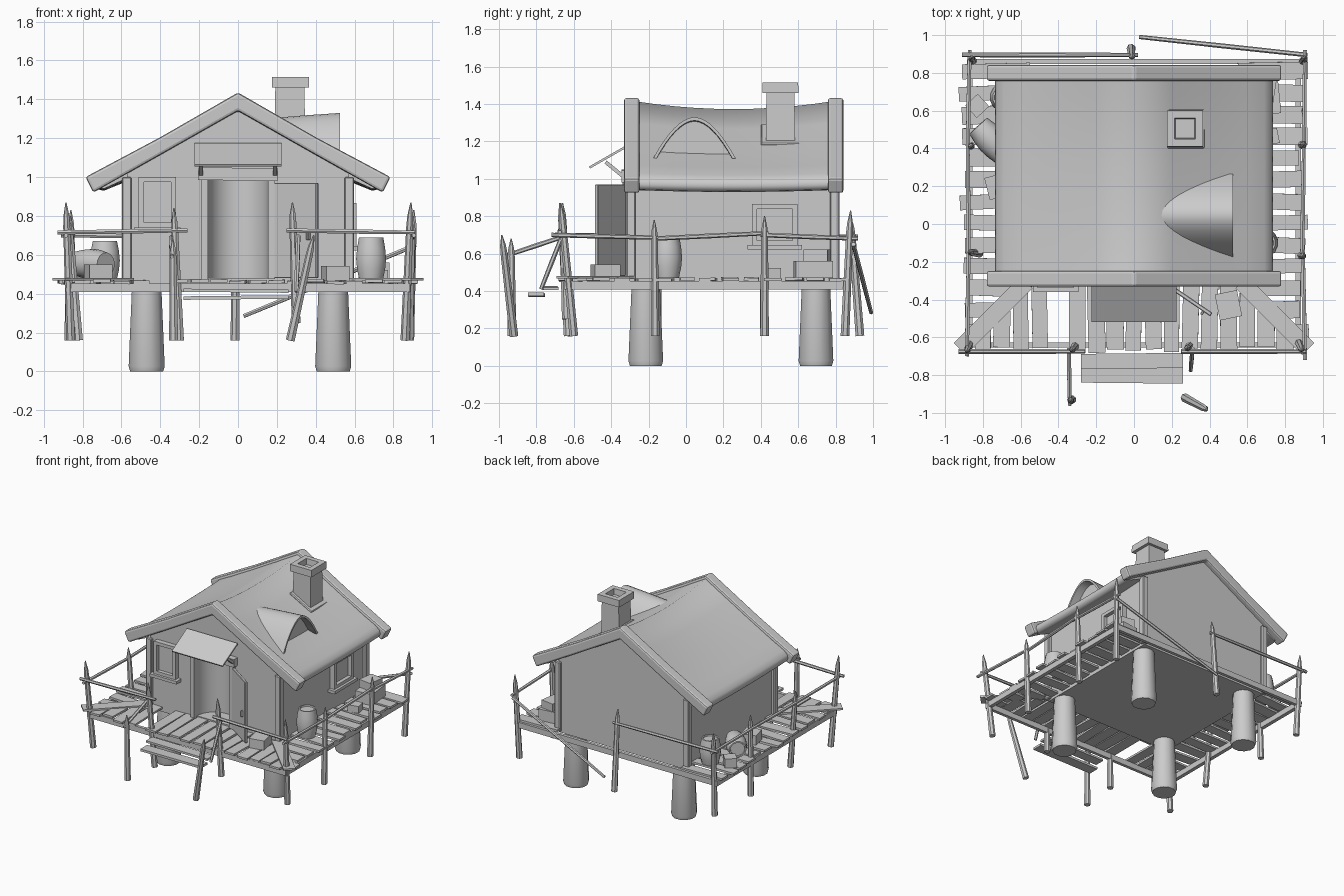
import bpy, bmesh, math, random
from mathutils import Vector, Matrix

if "Cube" in bpy.data.objects:
    bpy.data.objects.remove(bpy.data.objects["Cube"])
random.seed(4)


def finish(name, bm, smooth=None):
    bmesh.ops.recalc_face_normals(bm, faces=bm.faces)
    me = bpy.data.meshes.new(name)
    bm.to_mesh(me)
    bm.free()
    ob = bpy.data.objects.new(name, me)
    bpy.context.collection.objects.link(ob)
    if smooth:
        bpy.ops.object.select_all(action='DESELECT')
        ob.select_set(True)
        bpy.context.view_layer.objects.active = ob
        bpy.ops.object.shade_smooth_by_angle(angle=math.radians(smooth))
    return ob


def bevel(ob, w, seg=1):
    m = ob.modifiers.new("bevel", 'BEVEL')
    m.width, m.segments, m.limit_method = w, seg, 'ANGLE'


def box(name, loc, size, rot=(0, 0, 0), bev=0):
    bm = bmesh.new()
    bmesh.ops.create_cube(bm, size=1)
    bmesh.ops.scale(bm, vec=size, verts=bm.verts)
    ob = finish(name, bm)
    ob.location, ob.rotation_euler = loc, rot
    if bev:
        bevel(ob, bev)
    return ob


def loft(name, rings, smooth=None):
    bm = bmesh.new()
    vs = [[bm.verts.new(p) for p in r] for r in rings]
    n = len(rings[0])
    for a, b in zip(vs, vs[1:]):
        for i in range(n):
            bm.faces.new((a[i], a[(i + 1) % n], b[(i + 1) % n], b[i]))
    bm.faces.new(vs[0])
    bm.faces.new(vs[-1])
    return finish(name, bm, smooth)


def lathe(name, a, b, prof, n=10, smooth=40):
    """Turned part from a to b, prof = (fraction along axis, radius)."""
    a, b = Vector(a), Vector(b)
    q = Vector((0, 0, 1)).rotation_difference(b - a)
    ang = [math.pi / n + i * math.tau / n for i in range(n)]
    return loft(name, [[a + (b - a) * t + q @ Vector((r * math.cos(k), r * math.sin(k), 0))
                        for k in ang] for t, r in prof], smooth)


def slab_outline(top, under):
    """Closed x-z outline of a gabled slab; top runs from the ridge out, under from the eave in."""
    return top + under + [(-x, z) for x, z in reversed(top[1:] + under[:-1])]


# house body with a rounded door recess
walls = [(0, 1.34), (.57, 1.02), (.57, .43), (-.57, .43), (-.57, 1.02)]
house = loft("house_walls", [[(x, y, z) for x, z in walls] for y in (-.30, .80)])
cut = lathe("door_cutter", (0, -.30, .48), (0, -.30, .985), [(0, .155), (1, .155)], 24)
cut.hide_render = True
cut.hide_viewport = True
m = house.modifiers.new("door", 'BOOLEAN')
m.operation, m.object, m.solver = 'DIFFERENCE', cut, 'EXACT'
for sx in (-1, 1):
    for y in (-.295, .795):
        box("corner_post", (sx * .572, y, .72), (.05, .05, .56), bev=.006)

# sagging roof with rounded eaves
outline = slab_outline(
    [(0, 1.415), (.2, 1.30), (.42, 1.175), (.6, 1.075), (.69, 1.03), (.725, 1.0), (.735, .97)],
    [(.72, .945), (.69, .94), (.58, .99), (.3, 1.15), (0, 1.32)])
rings = []
for i in range(11):
    t = i / 5 - 1
    sag = .042 * (1 - t * t)
    rings.append([(x, .255 + t * .53, z - sag * (1 - .8 * abs(x) / .73)) for x, z in outline])
loft("roof", rings, 62)

# gable barge boards
gable = slab_outline([(0, 1.435), (.4, 1.205), (.785, 1.0)], [(.745, .92), (.38, 1.125), (0, 1.34)])
for y in (-.29, .80):
    b = loft("barge_board", [[(x, y + d, z) for x, z in gable] for d in (-.042, .042)])
    bevel(b, .014, 2)

# chimney with flashing and hollow cap
lathe("chimney_shaft", (.267, .505, 1.15), (.267, .505, 1.47), [(0, .112), (1, .106)], 4, None)
lathe("chimney_cap", (.27, .505, 1.46), (.27, .505, 1.515),
      [(0, .104), (0, .136), (1, .134), (1, .078), (.1, .07)], 4, None)
box("chimney_flashing", (.27, .505, 1.225), (.22, .21, .035), (0, .5, 0), .006)

# arched dormer facing +x, recessed panel behind its rim
arch = []
for i in range(17):
    t = i / 8 - 1
    arch.append((.045 + .22 * t, 1.11 + .22 * (1 - abs(t) ** 1.85)))
inner = [(.045 + (y - .045) * .92, 1.105 + (z - 1.105) * .92) for y, z in arch]
shell = arch + inner[::-1]
loft("dormer_shell", [[(x, y, z - d) for y, z in shell] for x, d in ((.13, .03), (.35, .012), (.525, 0))], 62)
loft("dormer_panel", [[(x, y, z) for y, z in inner] for x in (.44, .46)])

# door frame, open door leaf, awning
for x in (-.172, .172):
    box("door_jamb", (x, -.315, .735), (.035, .04, .52))
box("door_lintel", (0, -.32, 1.015), (.41, .05, .065), (0, .015, 0))
ang = math.atan2(-.15, .22)
box("door_leaf", (.30, -.405, .725), (.265, .022, .49), (0, 0, ang), .004)
box("door_handle", (.365, -.465, .70), (.015, .035, .05), (0, 0, ang), .004)
box("awning", (0, -.42, 1.115), (.45, .22, .012), (.52, 0, 0))
for x in (-.19, .19):
    lathe("awning_bracket", (x, -.32, 1.0), (x, -.43, 1.09), [(0, .014), (1, .014)], 4, None)


# windows: local x along the wall, local -y outwards
def window(w, h, mat):
    parts = [box("window_pane", (0, .0, 0), (w - .04, .02, h - .04))]
    for s in (-1, 1):
        parts.append(box("window_side", (s * (w / 2 - .012), -.015, 0), (.026, .05, h)))
        parts.append(box("window_rail", (0, -.015, s * (h / 2 - .012)), (w, .05, .026)))
    parts.append(box("window_sill", (0, -.025, -h / 2 - .012), (w + .05, .07, .024)))
    for p in parts:
        p.matrix_world = mat @ Matrix.Translation(p.location)


window(.19, .26, Matrix.Translation((-.415, -.30, .87)))
window(.24, .22, Matrix.Translation((.57, .475, .755)) @ Matrix.Rotation(math.pi / 2, 4, 'Z'))

# piles and deck frame
for x in (-.47, .49):
    for y in (-.215, .695):
        lathe("pile", (x, y, 0), (x, y, .44), [(0, .088), (.06, .096), (1, .078)], 12)
for sx in (-1, 1):
    box("deck_side_beam", (sx * .87, .11, .43), (.03, 1.52, .045))
for y in (-.64, .86):
    box("deck_cross_beam", (0, y, .43), (1.76, .025, .045))

# deck planks, mitred towards diagonal corner boards; one front plank is missing
rj = random.uniform
for i in range(17):
    x = -.80 + i * .10
    y0 = -.28 - max(0, abs(x) - .52)
    y1 = -.67 + rj(-.015, .02)
    if i == 4:
        continue
    box("front_plank", (x, (y0 + y1) / 2, .463 + rj(-.004, .004)), (.085 + rj(-.008, .008), y0 - y1, .016),
        (rj(-.02, .02), rj(-.03, .03), rj(-.03, .03)))
for sx in (-1, 1):
    for i in range(13):
        y = -.57 + i * .115
        x0 = .55 + max(0, -.30 - y)
        x1 = .89 + rj(-.02, .04)
        box("side_plank", (sx * (x0 + x1) / 2, y, .462 + rj(-.004, .004)), (x1 - x0, .086 + rj(-.01, .01), .016),
            (rj(-.03, .03), rj(-.02, .02), rj(-.05, .05)))
    box("corner_plank", (sx * .745, -.485, .474), (.50, .09, .014), (0, 0, -sx * .785))

# front steps
box("step", (-.01, -.725, .415), (.54, .08, .016), (0, .01, .01))
box("step", (-.01, -.80, .38), (.54, .085, .018), (0, -.01, -.01))

# pointed stakes (top, bottom)
for top, bottom in (
        ((-.885, -.675, .87), (-.86, -.61, .16)), ((.89, -.67, .87), (.86, -.60, .16)),
        ((-.33, -.67, .84), (-.30, -.63, .16)), ((.28, -.66, .87), (.30, -.64, .25)),
        ((-.335, -.935, .68), (-.33, -.93, .16)), ((.39, -.985, .70), (.27, -.92, .16)),
        ((.895, -.17, .78), (.88, -.165, .16)), ((.90, .42, .80), (.88, .42, .16)),
        ((.905, .88, .83), (.885, .85, .16)), ((-.86, .41, .80), (-.87, .42, .16)),
        ((-.87, -.15, .78), (-.82, -.155, .16)), ((-.86, .88, .83), (-.85, .85, .16)),
        ((-.01, .88, .80), (-.015, .93, .16))):
    lathe("stake", bottom, top, [(0, .024), (.82, .019), (.9, .016), (1, .003)], 7)

# rails, including the broken ones at the back and by the steps
for a, b in (
        ((-.93, -.675, .715), (-.26, -.675, .725)), ((.25, -.675, .725), (.91, -.675, .715)),
        ((.905, -.72, .70), (.895, -.15, .685)), ((.89, -.18, .68), (.90, .44, .71)),
        ((.90, .40, .70), (.905, .92, .68)), ((-.885, -.70, .70), (-.875, -.13, .69)),
        ((-.875, -.18, .69), (-.88, .43, .70)), ((-.88, .39, .70), (-.87, .92, .69)),
        ((-.91, .895, .70), (.02, .895, .69)), ((.915, .895, .65), (.03, .99, .285)),
        ((-.345, -.66, .69), (-.34, -.96, .59)), ((.31, -.66, .70), (.30, -.775, .41))):
    lathe("rail", a, b, [(0, .012), (.5, .013), (1, .011)], 6)

# barrels and crates
BARREL = [(0, .062), (.25, .074), (.5, .079), (.75, .074), (1, .064), (1, .054), (.95, .052)]
lathe("barrel", (.685, -.10, .47), (.685, -.10, .69), BARREL, 14)
lathe("barrel", (-.685, .67, .47), (-.685, .67, .67), BARREL, 14)
lathe("fallen_barrel", (-.68, .36, .55), (-.825, .52, .555), BARREL, 14)
for loc, size, rz in (
        ((.50, -.43, .505), (.12, .14, .075), .2), ((-.83, .625, .505), (.09, .09, .075), .75),
        ((-.72, .20, .51), (.12, .12, .08), .25), ((.70, .68, .515), (.14, .20, .09), .1),
        ((.69, .70, .59), (.11, .13, .065), -.15), ((.72, .46, .495), (.09, .08, .055), .2)):
    box("crate", loc, size, (0, 0, rz))
